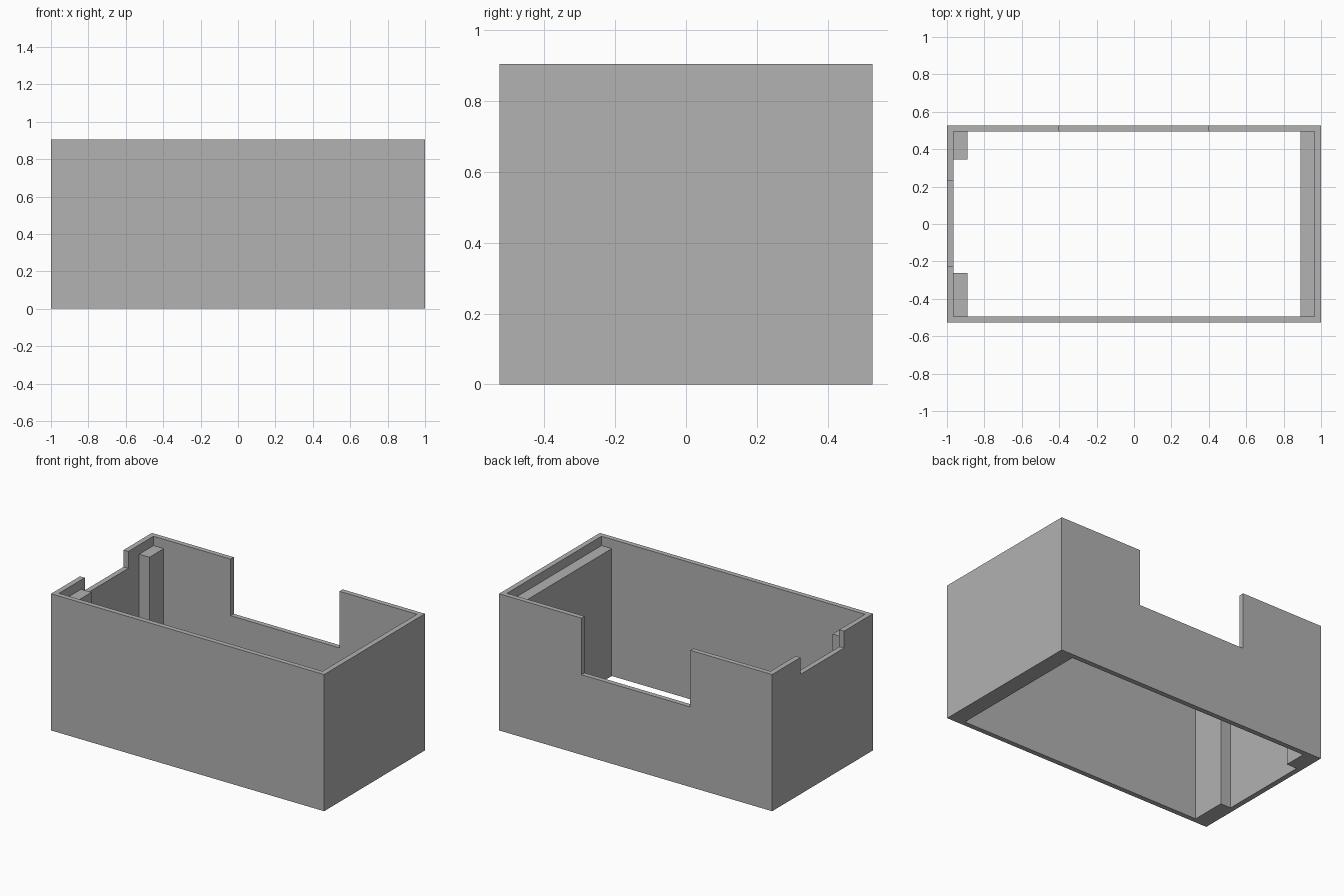
import bpy
import bmesh

if "Cube" in bpy.data.objects:
    bpy.data.objects.remove(bpy.data.objects["Cube"], do_unlink=True)

HX, HY, H = 1.0, 0.527, 0.905      # outer half sizes and height
IX, IY = 0.965, 0.494              # inner half sizes
LEDGE_Z = 0.843                    # top of the ledge and posts
LEDGE_X = 0.89                     # inner face of the ledge and posts

grey = bpy.data.materials.new("plain grey")
grey.use_nodes = True
colour = (0.445, 0.445, 0.445, 1)
grey.diffuse_color = colour
grey.node_tree.nodes["Principled BSDF"].inputs["Base Color"].default_value = colour


def box(name, x, y, z):
    """Box spanning the given (low, high) ranges."""
    bm = bmesh.new()
    bmesh.ops.create_cube(bm, size=1)
    for v in bm.verts:
        v.co = [r[0] if c < 0 else r[1] for c, r in zip(v.co, (x, y, z))]
    mesh = bpy.data.meshes.new(name)
    bm.to_mesh(mesh)
    bm.free()
    mesh.materials.append(grey)
    obj = bpy.data.objects.new(name, mesh)
    bpy.context.collection.objects.link(obj)
    return obj


def cut(target, name, x, y, z):
    """Remove a box-shaped volume from the target."""
    cutter = box(name, x, y, z)
    cutter.hide_render = True
    mod = target.modifiers.new(name, 'BOOLEAN')
    mod.operation = 'DIFFERENCE'
    mod.solver = 'EXACT'
    mod.object = cutter
    bpy.context.view_layer.objects.active = target
    bpy.ops.object.modifier_apply(modifier=name)
    bpy.data.objects.remove(cutter, do_unlink=True)


case = box("open_case", (-HX, HX), (-HY, HY), (0, H))

# Inside: main opening, gap between the corner posts, recess above the ledge
cut(case, "main_opening", (-LEDGE_X, LEDGE_X), (-IY, IY), (-1, 2))
cut(case, "post_gap", (-IX, 0), (-0.262, 0.345), (-1, 2))
cut(case, "rim_recess", (-IX, IX), (-IY, IY), (LEDGE_Z, 2))

# Notches in the back wall and the right-hand end wall
cut(case, "back_notch", (-0.4, 0.397), (0.3, 1), (0.53, 2))
cut(case, "end_notch", (-2, -0.92), (-0.225, 0.231), (0.793, 2))
